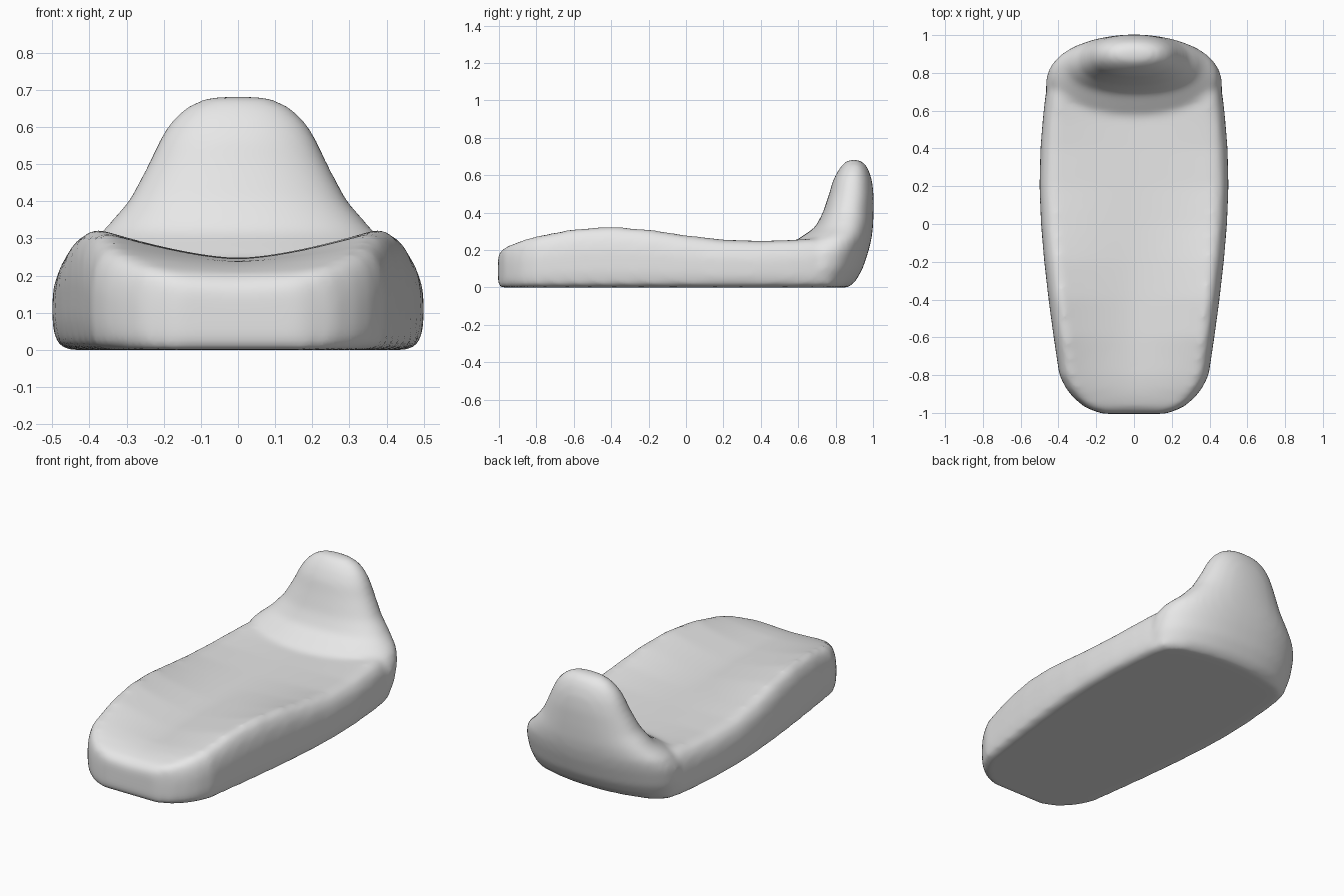
import bpy, bmesh, math

cube = bpy.data.objects.get("Cube")
if cube:
    bpy.data.objects.remove(cube, do_unlink=True)

grey = bpy.data.materials.new("soft_grey")
grey.use_nodes = True
colour = (0.8, 0.8, 0.8, 1)
grey.diffuse_color = colour
grey.node_tree.nodes["Principled BSDF"].inputs["Base Color"].default_value = colour


def loft(bm, rings):
    """Skin closed rings of equal length and cap both ends."""
    rows = [[bm.verts.new(p) for p in ring] for ring in rings]
    for a, b in zip(rows, rows[1:]):
        for i in range(len(a)):
            j = (i + 1) % len(a)
            bm.faces.new((a[i], a[j], b[j], b[i]))
    bm.faces.new(rows[0])
    bm.faces.new(rows[-1])


def seat_ring(y, w, h, c):
    """Cross-section with raised rims and a dished middle."""
    side = [(0.9, 0), (0.97, 0.03), (1, 0.25), (1, 0.6), (0.975, 0.8), (0.92, 0.95)]
    half = [(w * x, h * z) for x, z in side]
    for k in range(8, 0, -1):
        u = k / 8
        half.append((0.84 * w * u, c + (h - c) * u ** 1.5))
    left = [(-x, z) for x, z in reversed(half)]
    return [(x, y, z) for x, z in half + [(0, c)] + left]


def back_ring(z, w, front, rear):
    """Rounded horizontal slice of the backrest."""
    ring = []
    for k in range(48):
        a = math.tau * k / 48
        co, si = math.cos(a), math.sin(a)
        x = math.copysign(abs(co) ** 0.9, co) * w
        y = math.copysign(abs(si) ** 0.9, si) * (rear - front) / 2
        ring.append((x, (front + rear) / 2 + y, z))
    return ring


bm = bmesh.new()

# Seat cushion: y, half width, rim height, middle height
loft(bm, [seat_ring(*s) for s in (
    (-1.005, .17, .18, .17), (-.97, .26, .215, .205), (-.92, .32, .235, .22),
    (-.87, .36, .255, .23), (-.8, .395, .275, .238), (-.6, .425, .315, .245),
    (-.4, .452, .327, .247), (-.2, .475, .312, .246), (0, .492, .28, .243),
    (.2, .5, .256, .241), (.4, .495, .249, .24), (.55, .483, .254, .24),
    (.68, .469, .262, .24), (.77, .445, .255, .24), (.83, .36, .2, .2))])

# Backrest: z, half width, front y, rear y
loft(bm, [back_ring(*s) for s in (
    (0, .42, .5, .87), (.03, .45, .5, .905), (.1, .467, .5, .945),
    (.2, .465, .53, .978), (.26, .435, .6, .992), (.32, .365, .69, 1),
    (.4, .295, .732, 1.003), (.5, .242, .765, 1.003), (.57, .21, .785, .995),
    (.62, .178, .81, .98), (.655, .14, .835, .962), (.682, .08, .865, .93))])

bmesh.ops.recalc_face_normals(bm, faces=bm.faces)
mesh = bpy.data.meshes.new("lounge_seat")
bm.to_mesh(mesh)
bm.free()
mesh.materials.append(grey)
seat = bpy.data.objects.new("lounge_seat", mesh)
bpy.context.collection.objects.link(seat)

# Fuse cushion and backrest into one soft body
fuse = seat.modifiers.new("fuse", 'REMESH')
fuse.mode = 'VOXEL'
fuse.voxel_size = 0.016
fuse.use_smooth_shade = True
soften = seat.modifiers.new("soften", 'SMOOTH')
soften.factor = 0.5
soften.iterations = 14
